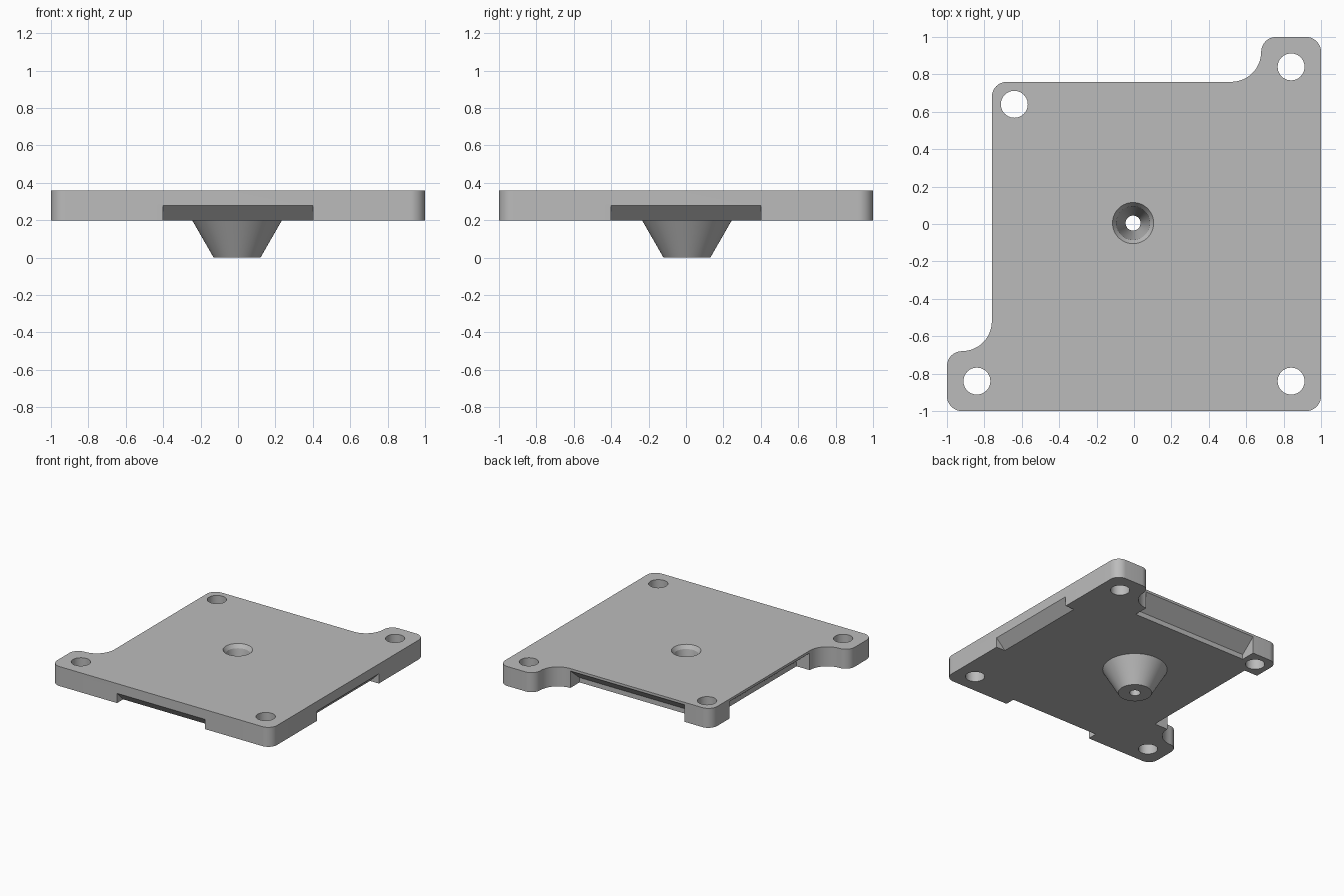
import bpy, bmesh, math

old = bpy.data.objects.get("Cube")
if old:
    bpy.data.objects.remove(old, do_unlink=True)

grey = bpy.data.materials.new("plain_grey")
grey.use_nodes = True
grey.diffuse_color = (0.5, 0.5, 0.5, 1)
grey.node_tree.nodes["Principled BSDF"].inputs["Base Color"].default_value = (0.5, 0.5, 0.5, 1)

BOTTOM, TOP = 0.2, 0.36
CENTRE = (-0.005, 0.005)


def finish(name, bm):
    bmesh.ops.recalc_face_normals(bm, faces=bm.faces)
    mesh = bpy.data.meshes.new(name)
    bm.to_mesh(mesh)
    bm.free()
    mesh.materials.append(grey)
    obj = bpy.data.objects.new(name, mesh)
    bpy.context.collection.objects.link(obj)
    return obj


def prism(name, points, offset):
    """Closed polygon swept along an offset vector."""
    bm = bmesh.new()
    face = bm.faces.new([bm.verts.new(p) for p in points])
    swept = bmesh.ops.extrude_face_region(bm, geom=[face])
    verts = [g for g in swept["geom"] if isinstance(g, bmesh.types.BMVert)]
    bmesh.ops.translate(bm, verts=verts, vec=offset)
    return finish(name, bm)


def lathe(name, profile, centre=(0, 0), sides=64):
    """Stack of rings (radius, z), capped at both ends."""
    bm = bmesh.new()
    rings = []
    for r, z in profile:
        angles = [math.tau * i / sides for i in range(sides)]
        rings.append([bm.verts.new((centre[0] + r * math.cos(a),
                                    centre[1] + r * math.sin(a), z)) for a in angles])
    for low, high in zip(rings, rings[1:]):
        for i in range(sides):
            j = (i + 1) % sides
            bm.faces.new((low[i], low[j], high[j], high[i]))
    bm.faces.new(rings[0])
    bm.faces.new(rings[-1])
    return finish(name, bm)


def combine(target, tool, operation):
    mod = target.modifiers.new(operation.lower(), 'BOOLEAN')
    mod.operation, mod.object, mod.solver = operation, tool, 'EXACT'
    bpy.context.view_layer.objects.active = target
    bpy.ops.object.modifier_apply(modifier=mod.name)
    bpy.data.objects.remove(tool, do_unlink=True)


def arc(cx, cy, r, start, end, steps=12):
    angles = [math.radians(start + (end - start) * i / steps) for i in range(steps + 1)]
    return [(cx + r * math.cos(a), cy + r * math.sin(a), BOTTOM) for a in angles]


# plate outline: two corner ears with concave fillets
R, FILLET = 0.08, 0.16
outline = (arc(0.92, -0.92, R, -90, 0) + arc(0.92, 0.92, R, 0, 90)
           + arc(0.76, 0.92, R, 90, 180)
           + arc(0.52, 0.92, FILLET, 0, -90)[1:]
           + arc(-0.68, 0.68, R, 90, 180)
           + arc(-0.92, -0.52, FILLET, 0, -90)
           + arc(-0.92, -0.76, R, 90, 180)[1:]
           + arc(-0.92, -0.92, R, 180, 270))
plate = prism("mounting_plate", outline, (0, 0, TOP - BOTTOM))

# underside edge notches, as (y, z) sections mirrored over the diagonal
front_notch = [(-0.9, 0.18), (-1.02, 0.3), (-1.02, 0.18)]
back_notch = [(0.64, 0.18), (0.64, 0.24), (0.766, 0.345), (0.8, 0.345), (0.8, 0.18)]
for section, half in ((front_notch, 0.4), (back_notch, 0.52)):
    along_x = prism("notch_cutter", [(-half, y, z) for y, z in section], (2 * half, 0, 0))
    along_y = prism("notch_cutter", [(-y, -half, z) for y, z in section], (0, 2 * half, 0))
    combine(plate, along_x, 'DIFFERENCE')
    combine(plate, along_y, 'DIFFERENCE')

# corner screw holes
for x, y in ((0.84, 0.84), (0.84, -0.84), (-0.84, -0.84), (-0.64, 0.64)):
    combine(plate, lathe("hole_cutter", [(0.072, 0.1), (0.072, 0.5)], (x, y), 40), 'DIFFERENCE')

# tapered nozzle below the plate
combine(plate, lathe("nozzle", [(0.125, 0), (0.24, BOTTOM), (0.24, 0.25)], CENTRE), 'UNION')

# tapered bore with a bevelled mouth
bore = [(0.04, -0.05), (0.04, 0.04), (0.09, 0.33), (0.11, TOP), (0.11, 0.45)]
combine(plate, lathe("bore_cutter", bore, CENTRE), 'DIFFERENCE')

# smooth the round walls, keep the edges crisp
bpy.ops.object.select_all(action='DESELECT')
plate.select_set(True)
bpy.context.view_layer.objects.active = plate
bpy.ops.object.shade_smooth_by_angle(angle=math.radians(20))
